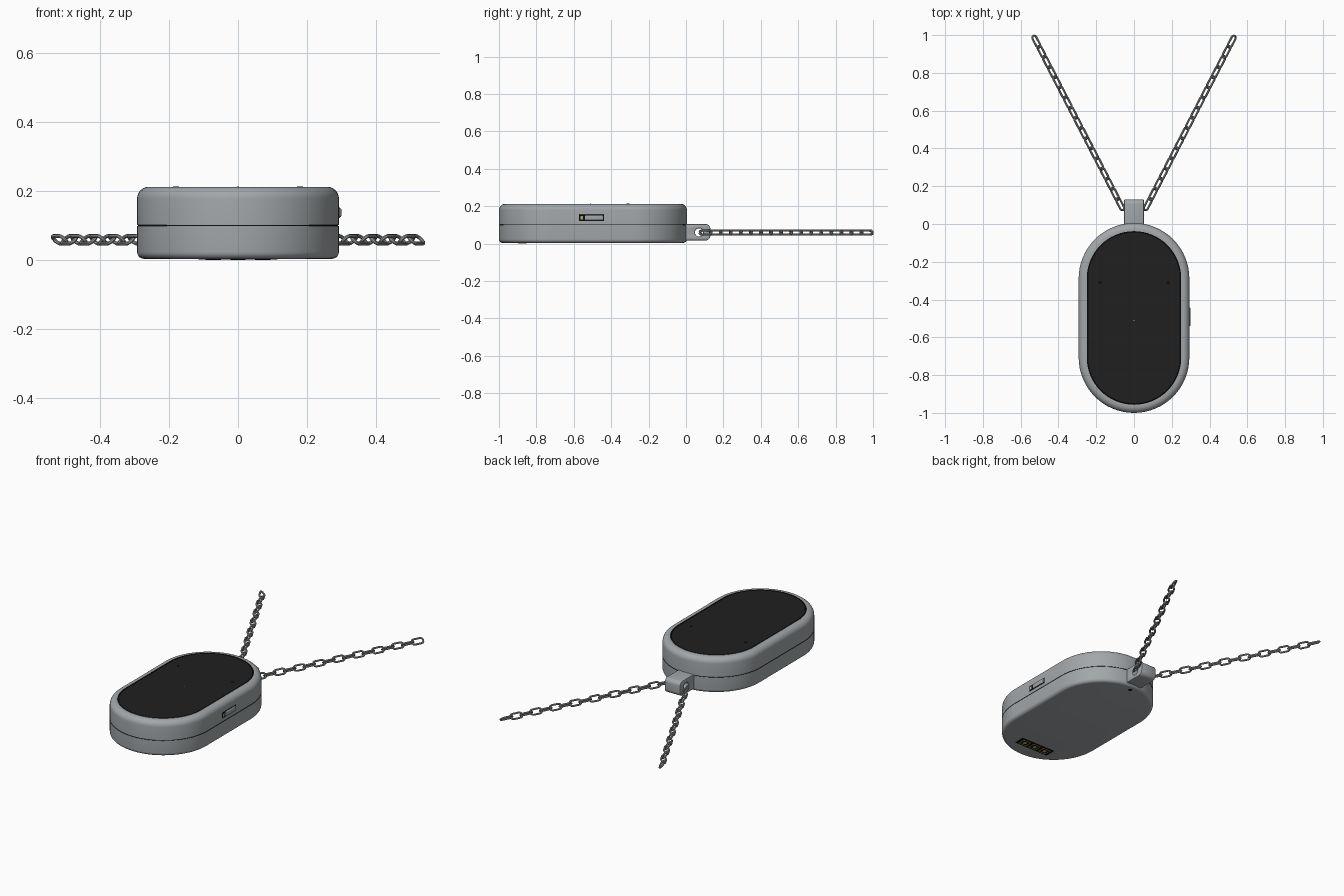
import bpy, bmesh
from math import sin, cos, pi, radians
from mathutils import Vector, Matrix

if "Cube" in bpy.data.objects:
    bpy.data.objects.remove(bpy.data.objects["Cube"])


def material(name, rgb):
    m = bpy.data.materials.new(name)
    m.use_nodes = True
    m.diffuse_color = (*rgb, 1)
    m.node_tree.nodes["Principled BSDF"].inputs["Base Color"].default_value = (*rgb, 1)
    return m


SILVER = material("silver casing", (0.36, 0.385, 0.40))
STEEL = material("steel chain", (0.33, 0.35, 0.36))
BLACK = material("black glass", (0.014, 0.014, 0.014))
DARK = material("dark gap", (0.004, 0.004, 0.004))
GOLD = material("gold contact", (0.55, 0.38, 0.09))

CENTRE_Y = -0.4975
RADIUS = 0.293
STRAIGHT = 0.2095      # half the straight side of the pill outline


def finish(name, bm, mats):
    bmesh.ops.recalc_face_normals(bm, faces=bm.faces)
    me = bpy.data.meshes.new(name)
    bm.to_mesh(me)
    bm.free()
    for m in mats:
        me.materials.append(m)
    me.shade_smooth()
    me.set_sharp_from_angle(angle=radians(35))
    ob = bpy.data.objects.new(name, me)
    bpy.context.collection.objects.link(ob)
    return ob


def pill(radius, straight, steps=32):
    """Pill outline, long in y."""
    pts = []
    for side, start in ((1, 0), (-1, pi)):
        for i in range(steps + 1):
            a = start + pi * i / steps
            pts.append((radius * cos(a), side * straight + radius * sin(a)))
    return pts


def pill_solid(name, profile, mats, rule=None):
    """Loft pill outlines through (inset, z) steps and cap both ends."""
    bm = bmesh.new()
    rings = [[bm.verts.new((x, CENTRE_Y + y, z)) for x, y in pill(RADIUS - inset, STRAIGHT)]
             for inset, z in profile]
    for low, high in zip(rings, rings[1:]):
        for i in range(len(low)):
            j = (i + 1) % len(low)
            bm.faces.new((low[i], low[j], high[j], high[i]))
    bm.faces.new(rings[0])
    bm.faces.new(rings[-1])
    if rule:
        for f in bm.faces:
            f.material_index = rule(f)
    return finish(name, bm, mats)


def box(name, mat, centre, size, bevel=0.0, segments=3):
    bm = bmesh.new()
    bmesh.ops.create_cube(bm, size=1, matrix=Matrix.Translation(centre) @ Matrix.Diagonal((*size, 1)))
    if bevel:
        bmesh.ops.bevel(bm, geom=bm.edges[:], offset=bevel, segments=segments, affect='EDGES', profile=0.5)
    return finish(name, bm, [mat])


def disc(name, mat, centre, radius, height):
    bm = bmesh.new()
    bmesh.ops.create_cone(bm, cap_ends=True, segments=20, radius1=radius, radius2=radius,
                          depth=height, matrix=Matrix.Translation(centre))
    return finish(name, bm, [mat])


def curve_object(name, mat, loops, **settings):
    """Closed poly loops turned into a mesh by the curve settings."""
    cu = bpy.data.curves.new(name, 'CURVE')
    for key, value in settings.items():
        setattr(cu, key, value)
    for loop in loops:
        sp = cu.splines.new('POLY')
        sp.points.add(len(loop) - 1)
        for p, co in zip(sp.points, loop):
            p.co = (*co, 1)
        sp.use_cyclic_u = True
    tmp = bpy.data.objects.new(name + " curve", cu)
    bpy.context.collection.objects.link(tmp)
    bpy.context.view_layer.update()
    me = bpy.data.meshes.new_from_object(tmp.evaluated_get(bpy.context.evaluated_depsgraph_get()))
    bpy.data.objects.remove(tmp)
    bm = bmesh.new()
    bm.from_mesh(me)
    bpy.data.meshes.remove(me)
    bmesh.ops.remove_doubles(bm, verts=bm.verts, dist=0.00001)
    for f in bm.faces:
        f.material_index = 0
    return finish(name, bm, [mat])


# Casing: rounded rims, a thin seam and a dark recess for the glass
BOTTOM, TOP, SEAM = 0.004, 0.213, 0.1
LOW_R, HIGH_R, LIP = 0.02, 0.034, 0.043
arc = [i * pi / 12 for i in range(7)]
profile = [(LOW_R * (1 - sin(a)), BOTTOM + LOW_R * (1 - cos(a))) for a in arc]
profile += [(0, SEAM - 0.0015), (0.003, SEAM - 0.0015), (0.003, SEAM + 0.0015), (0, SEAM + 0.0015)]
profile += [(HIGH_R * (1 - cos(a)), TOP - HIGH_R * (1 - sin(a))) for a in arc]
profile += [(LIP, TOP), (LIP, TOP - 0.006)]


def casing_rule(face):
    c = face.calc_center_median()
    in_seam = abs(c.z - SEAM) < 0.0016
    in_recess = all(abs(Vector((v.co.x, max(abs(v.co.y - CENTRE_Y) - STRAIGHT, 0))).length)
                    < RADIUS - LIP + 0.001 for v in face.verts) and c.z > SEAM
    return 1 if in_seam or in_recess else 0


pill_solid("casing", profile, [SILVER, DARK], casing_rule)
pill_solid("glass_panel", [(0.047, TOP - 0.006), (0.047, TOP - 0.002), (0.049, TOP)], [BLACK])

# Pinholes and indicator on the glass
for side, label in ((1, "left"), (-1, "right")):
    disc(label + "_pinhole", DARK, (side * 0.18, -0.31, TOP), 0.008, 0.001)
disc("indicator_dot", SILVER, (0, -0.51, TOP), 0.003, 0.001)

# Slide switch on the left side
SWITCH_Z = 0.138
box("switch_slot", DARK, (RADIUS - 0.002, -0.505, SWITCH_Z), (0.006, 0.136, 0.036), 0.002, 1)
box("switch_slider", SILVER, (RADIUS, -0.492, SWITCH_Z), (0.014, 0.098, 0.027), 0.004)
box("switch_mark", GOLD, (RADIUS, -0.557, SWITCH_Z), (0.004, 0.015, 0.018))

# Charging contacts underneath
CONTACT_Y = -0.875
box("contact_plate", DARK, (0, CONTACT_Y, BOTTOM), (0.23, 0.065, 0.003))
for i, label in zip((-1, 0, 1), ("right", "middle", "left")):
    x = i * 0.072
    box(label + "_contact_pad", GOLD, (x, CONTACT_Y, BOTTOM), (0.054, 0.046, 0.005))
    box(label + "_contact_inlay", DARK, (x, CONTACT_Y, BOTTOM), (0.044, 0.036, 0.006))
    disc(label + "_contact_pin", GOLD, (x, CONTACT_Y, BOTTOM / 2), 0.012, BOTTOM)
disc("bottom_pinhole", DARK, (0, -0.035, BOTTOM), 0.012, 0.001)

# Bail: rounded block with a hole running from side to side
Y0, Y1, Z0, Z1, CORNER = -0.02, 0.125, 0.022, 0.1, 0.02
outline = []
for k, (y, z) in enumerate(((Y1, Z1), (Y0, Z1), (Y0, Z0), (Y1, Z0))):
    cy = y - CORNER if y == Y1 else y + CORNER
    cz = z - CORNER if z == Z1 else z + CORNER
    outline += [(cy + CORNER * cos(k * pi / 2 + a), cz + CORNER * sin(k * pi / 2 + a), 0) for a in arc]
hole = [(0.07 + 0.027 * cos(t * pi / 12), 0.06 + 0.027 * sin(t * pi / 12), 0) for t in range(24)]
bail = curve_object("bail", SILVER, [outline, hole], dimensions='2D', fill_mode='BOTH',
                    extrude=0.047, bevel_depth=0.005, bevel_resolution=1)
bail.rotation_euler = (pi / 2, 0, pi / 2)

# Two chains of oval links, each link rolled a quarter turn from the last
LINKS, PITCH, WIRE = 17, 0.0605, 0.0056
CHAIN_Z = 0.059
for side, label in ((1, "left"), (-1, "right")):
    along = Vector((side * 0.48, 0.93, 0)).normalized()
    across = along.cross(Vector((0, 0, 1)))
    end = Vector((side * 0.535, 1.0, CHAIN_Z)) - along * 0.039
    loops = []
    for n in range(LINKS):
        roll = radians(45 if n % 2 else -45)
        wide = across * cos(roll) + Vector((0, 0, sin(roll)))
        centre = end - along * PITCH * n
        loops.append([centre + wide * u + along * v for u, v in pill(0.0155, 0.0195, 8)])
    curve_object(label + "_chain", STEEL, loops, dimensions='3D', fill_mode='FULL',
                 bevel_depth=WIRE, bevel_resolution=2)
